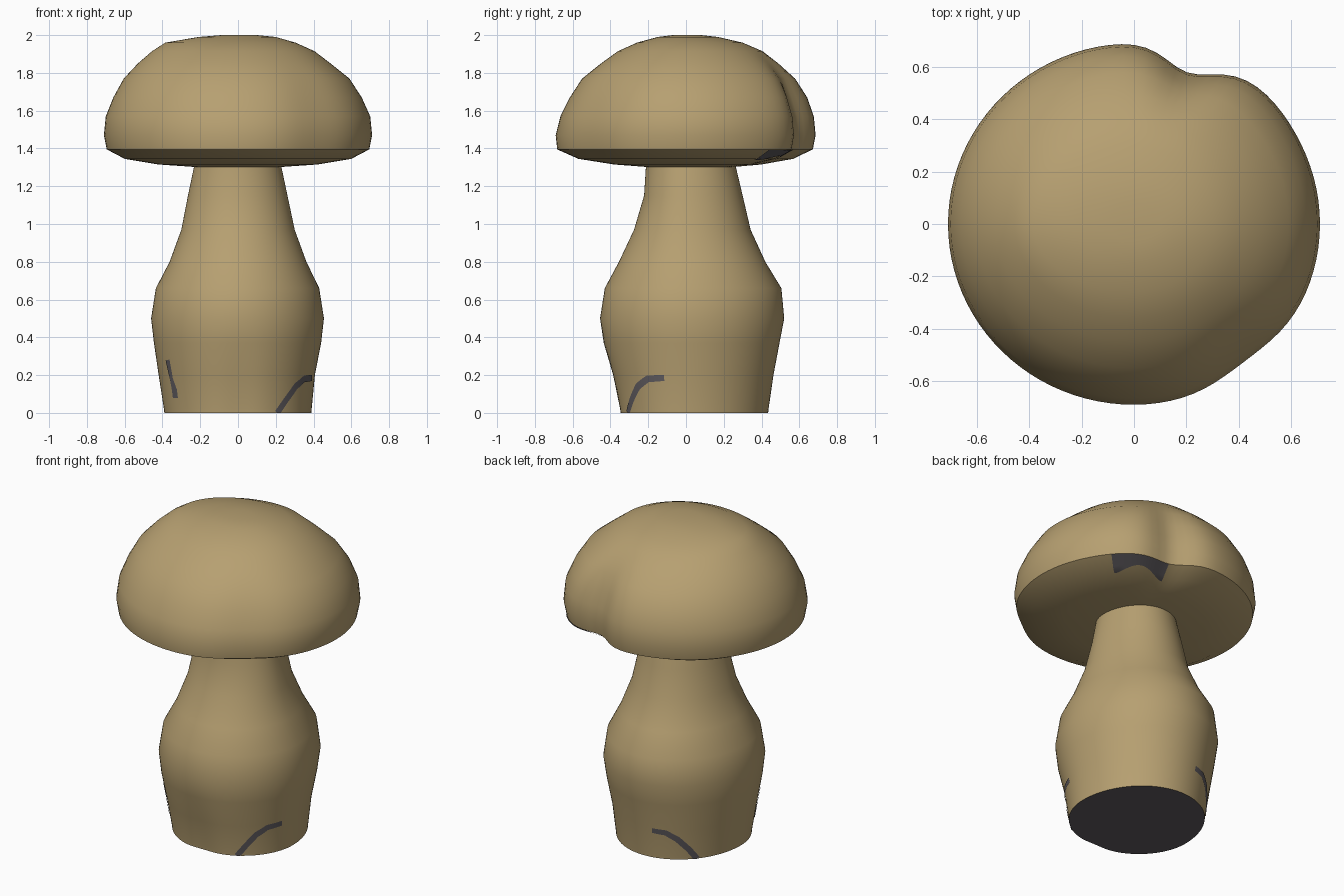
import bpy, math

if "Cube" in bpy.data.objects:
    bpy.data.objects.remove(bpy.data.objects["Cube"])

TAU = 2 * math.pi
SEG = 96


def material(name, rgb):
    m = bpy.data.materials.new(name)
    m.diffuse_color = (*rgb, 1)
    m.use_nodes = True
    m.node_tree.nodes["Principled BSDF"].inputs["Base Color"].default_value = m.diffuse_color
    return m


tan = material("tan", (0.47, 0.35, 0.165))
grey = material("dark grey", (0.115, 0.105, 0.115))

# Rings: z, radius toward -x, +x, -y, +y
CAP = [(1.30, .20, .20, .18, .23), (1.315, .42, .42, .38, .40),
       (1.345, .60, .60, .57, .57), (1.395, .695, .695, .682, .675),
       (1.47, .71, .71, .69, .69), (1.57, .70, .70, .665, .68),
       (1.67, .66, .655, .615, .645), (1.77, .605, .59, .55, .58),
       (1.85, .53, .49, .45, .49), (1.915, .455, .405, .36, .405),
       (1.96, .385, .305, .26, .30), (1.99, .21, .20, .15, .17),
       (2.0, .09, .10, .07, .08)]
STEM = [(0, .39, .388, .36, .435), (.02, .392, .39, .362, .437),
        (.2, .42, .407, .395, .463), (.37, .445, .44, .44, .495),
        (.5, .46, .455, .455, .52), (.66, .435, .43, .43, .505),
        (.8, .362, .362, .355, .42), (.97, .30, .30, .275, .342),
        (1.15, .265, .262, .222, .30), (1.34, .225, .222, .21, .255)]


def bell(a, centre, width):
    d = (a - math.radians(centre) + math.pi) % TAU - math.pi
    return math.exp(-(d / math.radians(width)) ** 2)


def cap_dents(a, z):
    # deep notch at the back right, shallow flat at the front right
    fade = max(0, min(1, (1.90 - z) / .2, (z - 1.30) / .04))
    return 1 - fade * (.115 * bell(a, 71, 12) - .01 * bell(a, 47, 15)
                       + .035 * bell(a, -52, 16))


def stem_dents(a, z):
    # small hollow at the foot of the front
    return 1 - .04 * bell(a, -90, 14) * max(0, 1 - z / .5)


def surface(rings, dents, a, t, lift=0):
    """Point at angle a and fractional ring t."""
    i = min(int(t), len(rings) - 2)
    f = t - i
    z, xn, xp, yn, yp = [p + (q - p) * f for p, q in zip(rings[i], rings[i + 1])]
    c, s = math.cos(a), math.sin(a)
    k = dents(a, z)
    return (c * ((xp if c > 0 else xn) * k + lift),
            s * ((yp if s > 0 else yn) * k + lift), z)


def make(name, verts, faces, mats):
    me = bpy.data.meshes.new(name)
    me.from_pydata(verts, [], faces)
    for m in mats:
        me.materials.append(m)
    ob = bpy.data.objects.new(name, me)
    bpy.context.collection.objects.link(ob)
    bpy.ops.object.select_all(action='DESELECT')
    ob.select_set(True)
    bpy.context.view_layer.objects.active = ob
    bpy.ops.object.shade_smooth_by_angle(angle=math.radians(45))
    return ob


def loft(name, rings, dents, mats):
    n = len(rings)
    verts = [surface(rings, dents, TAU * j / SEG, i) for i in range(n) for j in range(SEG)]
    faces = [(i * SEG + j, i * SEG + (j + 1) % SEG,
              (i + 1) * SEG + (j + 1) % SEG, (i + 1) * SEG + j)
             for i in range(n - 1) for j in range(SEG)]
    faces += [tuple(reversed(range(SEG))), tuple(range((n - 1) * SEG, n * SEG))]
    return make(name, verts, faces, mats)


loft("mushroom_cap", CAP, cap_dents, [tan])
stem = loft("stem", STEM, stem_dents, [tan, grey])
# grey underside of the stem
for p in stem.data.polygons:
    if p.normal.z < -.9 and p.center.z < .01:
        p.material_index = 1


def ring_at(z):
    for i in range(len(STEM) - 1):
        if z <= STEM[i + 1][0]:
            return i + (z - STEM[i][0]) / (STEM[i + 1][0] - STEM[i][0])


# Painted strokes on the foot: (angle in degrees, z, half width)
def stroke(name, pts, steps=8):
    path = []
    for p, q in zip(pts, pts[1:]):
        path += [[u + (v - u) * k / steps for u, v in zip(p, q)] for k in range(steps)]
    path.append(list(pts[-1]))
    R = .42
    verts, faces = [], []
    for i, (a, z, w) in enumerate(path):
        a0, z0, _ = path[max(i - 1, 0)]
        a1, z1, _ = path[min(i + 1, len(path) - 1)]
        da, dz = math.radians(a1 - a0) * R, z1 - z0
        L = math.hypot(da, dz)
        for k in (-1, 0, 1):
            ang = math.radians(a) - k * w * dz / L / R
            zz = max(0, z + k * w * da / L)
            verts.append(surface(STEM, stem_dents, ang, ring_at(zz), .004))
        if i:
            for k in (0, 1):
                b = 3 * i + k
                faces.append((b - 3, b, b + 1, b - 2))
    ob = make(name, verts, faces, [grey])
    # face outward
    p = ob.data.polygons[0]
    if p.normal.x * p.center.x + p.normal.y * p.center.y < 0:
        ob.data.flip_normals()


stroke("front_right_stroke", [(-58, 0, .018), (-50, .07, .018), (-41, .14, .019),
                              (-31, .18, .018), (-17, .185, .016)])
stroke("back_left_stroke", [(137, 0, .018), (130, .07, .018), (121, .14, .019),
                            (112, .18, .018), (101, .185, .016)])
stroke("front_left_stroke", [(-145, .08, .024), (-145, .12, .024), (-147, .18, .015),
                             (-148, .23, .018), (-149, .28, .02)])

# Grey patch under the cap notch, with two lobes on its lower edge
N, M = 24, 6
verts, faces = [], []
for i in range(N + 1):
    u = i / N
    a = math.radians(40 + 30 * u)
    low = 1.85 + .5 * math.sin(math.pi * u) ** 2
    for j in range(M + 1):
        x, y, z = surface(CAP, cap_dents, a, low + (3.0 - low) * j / M, .003)
        verts.append((x, y, z - .003))
faces = [(i * (M + 1) + j, (i + 1) * (M + 1) + j, (i + 1) * (M + 1) + j + 1, i * (M + 1) + j + 1)
         for i in range(N) for j in range(M)]
make("cap_patch", verts, faces, [grey])
